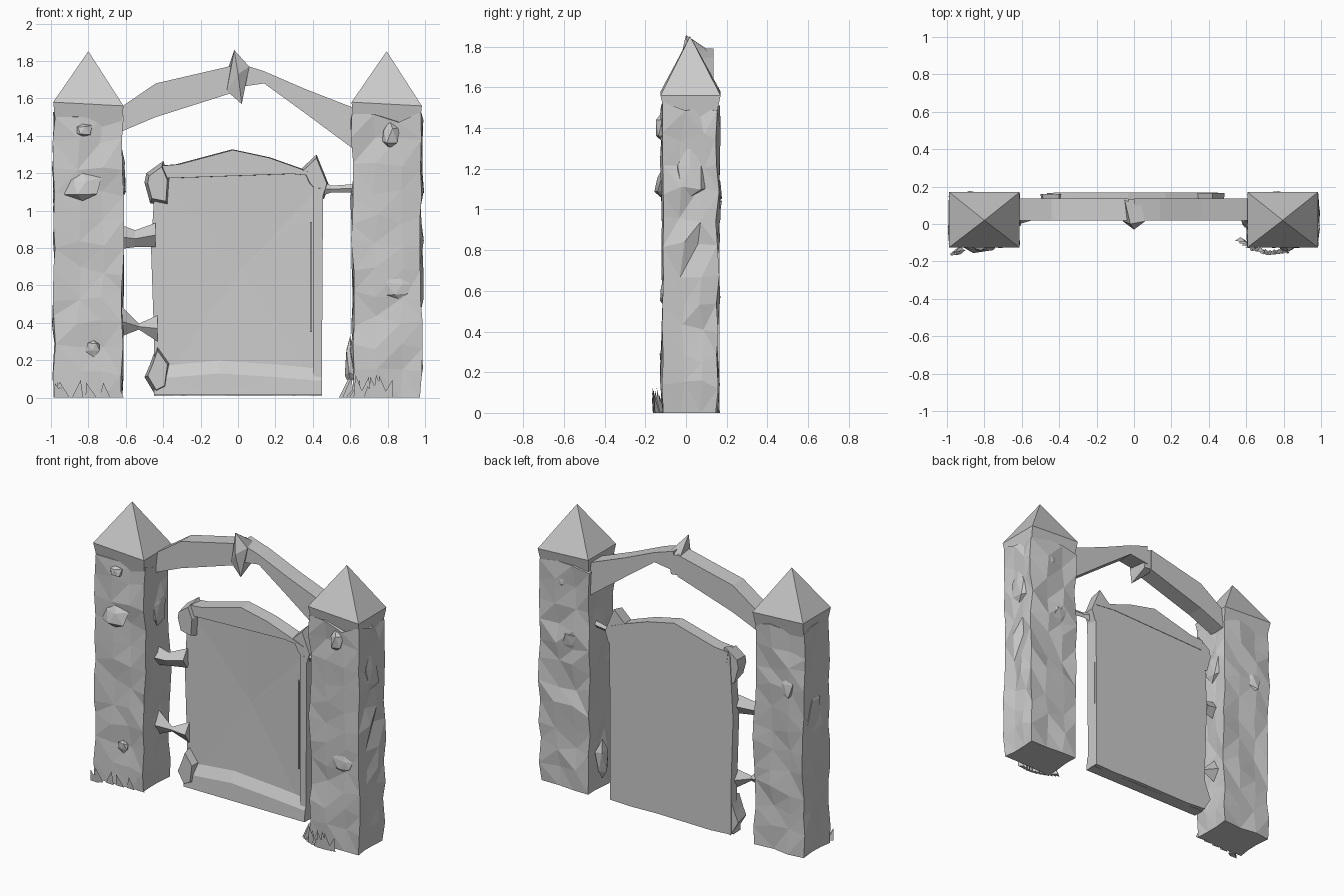
import bpy, bmesh, math, random
from mathutils import Vector

if "Cube" in bpy.data.objects:
    bpy.data.objects.remove(bpy.data.objects["Cube"])

random.seed(7)
J = lambda a: random.uniform(-a, a)


def make(name, verts, faces, tri=False):
    bm = bmesh.new()
    vs = [bm.verts.new(v) for v in verts]
    for f in faces:
        bm.faces.new([vs[i] for i in f])
    bmesh.ops.recalc_face_normals(bm, faces=bm.faces)
    if tri:
        bmesh.ops.triangulate(bm, faces=bm.faces)
    me = bpy.data.meshes.new(name)
    bm.to_mesh(me)
    bm.free()
    ob = bpy.data.objects.new(name, me)
    bpy.context.collection.objects.link(ob)
    return ob


def loft(name, rings, tri=False, cap_end=True, tip=None):
    """Skin equal-length rings; close with flat ends or a tip point."""
    n = len(rings[0])
    verts = [p for r in rings for p in r]
    faces = [list(range(n))[::-1]]
    for k in range(len(rings) - 1):
        for i in range(n):
            j = (i + 1) % n
            faces.append([k*n+i, k*n+j, (k+1)*n+j, (k+1)*n+i])
    o = (len(rings) - 1) * n
    if tip:
        verts.append(tip)
        faces += [[o+i, o+(i+1) % n, len(verts)-1] for i in range(n)]
    elif cap_end:
        faces.append([o+i for i in range(n)])
    return make(name, verts, faces, tri)


def prism(name, profile, y0, y1, bevel=0.0, centre=None):
    """Extrude an x-z profile from y0 (front) to y1; optional inset front or dished centre."""
    cx = sum(p[0] for p in profile) / len(profile)
    cz = sum(p[1] for p in profile) / len(profile)
    back = [(x, y1, z) for x, z in profile]
    front = [(x + (cx-x)*bevel, y0, z + (cz-z)*bevel) for x, z in profile]
    return loft(name, [back, front], tip=(cx, centre, cz) if centre is not None else None)


def chunk(name, c, r):
    """Jagged low-poly lump."""
    bm = bmesh.new()
    bmesh.ops.create_icosphere(bm, subdivisions=1, radius=1)
    for v in bm.verts:
        k = random.uniform(0.6, 1.15)
        v.co = Vector(c) + Vector([v.co[i] * r[i] * k for i in range(3)])
    me = bpy.data.meshes.new(name)
    bm.to_mesh(me)
    bm.free()
    bpy.context.collection.objects.link(bpy.data.objects.new(name, me))


# Rough stone pillars with pyramid caps
def pillar(name, cx, rough):
    rings = []
    levels = 11
    hx, y0, y1 = 0.183, -0.112, 0.155
    for k in range(levels + 1):
        z = 1.5 * k / levels
        ring = []
        corners = [(-hx, y0), (hx, y0), (hx, y1), (-hx, y1)]
        for s in range(4):
            a, b = corners[s], corners[(s + 1) % 4]
            for t in (0, 0.35, 0.7):
                m = 0.009 if t == 0 else rough
                x = a[0] + (b[0]-a[0])*t + J(m)
                y = a[1] + (b[1]-a[1])*t + J(m)
                ring.append((cx + x, y, 0.0 if k == 0 else z + J(0.03)))
        rings.append(ring)
    loft(name + "_shaft", rings, tri=True)
    cap = []
    for w, ya, yb, z in ((0.175, -0.10, 0.145, 1.44), (0.188, -0.125, 0.17, 1.56)):
        cap.append([(cx-w, ya, z+.02), (cx+w, ya, z), (cx+w, yb, z), (cx-w, yb, z+.02)])
    loft(name + "_cap", cap, tip=(cx, 0.02, 1.852))


pillar("left_pillar", -0.80, 0.013)
pillar("right_pillar", 0.795, 0.017)

# Broken stones standing out of the pillars
stones = [(-0.83, -.115, 1.43, .05, .035, .05), (-0.83, -.115, 1.13, .10, .045, .09),
          (-0.77, -.11, .27, .05, .025, .05), (0.81, -.115, 1.40, .06, .04, .09),
          (0.86, -.11, .58, .10, .025, .08), (0.97, .02, 1.17, .03, .09, .14),
          (0.60, .03, .19, .03, .07, .15), (-0.62, .03, 1.17, .025, .08, .14),
          (-0.97, .03, .95, .025, .08, .16), (0.82, .15, 1.39, .07, .03, .08),
          (-0.86, .15, 1.1, .07, .03, .10), (0.75, .15, 1.0, .08, .03, .09)]
for i, s in enumerate(stones):
    chunk("pillar_stone_%d" % i, s[:3], s[3:])

# Stone arch in two arms: stations of x, bottom, top
for name, st in (("arch_left_arm", [(-0.63, 1.42, 1.55), (-0.44, 1.50, 1.68), (-0.03, 1.63, 1.775)]),
                 ("arch_right_arm", [(0.0, 1.66, 1.79), (0.14, 1.68, 1.745), (0.36, 1.52, 1.65), (0.63, 1.32, 1.545)])):
    loft(name, [[(x, .02, b), (x, .02, t), (x, .135, t), (x, .135, b)] for x, b, t in st])

# Pointed keystone
loft("keystone", [[(-.06, .13, 1.64), (.02, .13, 1.63), (.05, .13, 1.76), (-.05, .13, 1.77)],
                  [(-.06, .015, 1.64), (.02, .0, 1.57), (.06, .015, 1.77), (-.02, .0, 1.858)]],
     tip=(0.0, -.03, 1.73))

# Gate panel with a dished front
outline = [(-.45, .02), (-.30, .01), (.10, .015), (.30, .01), (.45, .015), (.45, .6), (.452, 1.05),
           (.47, 1.16), (.34, 1.22), (.17, 1.28), (-.03, 1.325), (-.33, 1.245), (-.44, 1.22),
           (-.465, .8), (-.45, .35)]
prism("gate_panel", outline, 0.10, 0.165, centre=0.115)

# Gate frame: crown, right stile with its groove, bottom rail
prism("gate_crown", [(-.42, 1.17), (.30, 1.195), (.45, 1.18), (.40, 1.20), (.34, 1.225), (.17, 1.285),
                     (-.03, 1.328), (-.33, 1.248), (-.43, 1.24)], 0.075, 0.168, 0.04)
prism("gate_right_stile", [(.405, .03), (.448, .02), (.455, 1.15), (.405, 1.17)], 0.08, 0.15)
prism("gate_groove_bead", [(.385, .35), (.395, .35), (.395, .94), (.385, .94)], 0.085, 0.12)
loft("gate_bottom_rail", [[(x, .14, .012), (x, .065, .015), (x, .07, h), (x, .11, h + .08)]
                          for x, h in ((-.45, .10), (-.1, .13), (.2, .11), (.448, .09))], tri=True)

# Corner blocks and finial on the gate
prism("gate_top_left_block", [(-.47, 1.04), (-.37, 1.02), (-.36, 1.17), (-.40, 1.265), (-.49, 1.20), (-.50, 1.15)],
      0.05, 0.16, 0.25)
prism("gate_bottom_left_block", [(-.44, .01), (-.38, .04), (-.36, .19), (-.43, .29), (-.47, .18), (-.50, .11)],
      0.05, 0.16, 0.25)
prism("gate_right_finial", [(.34, 1.225), (.38, 1.14), (.46, 1.06), (.485, 1.14), (.42, 1.30)], 0.08, 0.165, 0.15)

# Hinges and latch joining gate to pillars: stations of x, y, z, half-size
for name, st in (("upper_hinge", [(-.63, .04, .86, .065), (-.55, .05, .85, .045), (-.44, .09, .87, .065)]),
                 ("lower_hinge", [(-.63, .05, .41, .085), (-.53, .06, .38, .016), (-.43, .10, .37, .07)]),
                 ("latch", [(.43, .11, 1.12, .045), (.50, .10, 1.115, .018), (.62, .08, 1.12, .022)])):
    loft(name, [[(x, y-r*.7, z), (x, y, z+r), (x, y+r*.7, z), (x, y, z-r)] for x, y, z, r in st])


# Grass tufts along the pillar feet
def tuft(name, path, n, height):
    verts, faces = [], []
    for i in range(n):
        t = i / (n - 1) * (len(path) - 1)
        k = min(int(t), len(path) - 2)
        a = Vector(path[k]).lerp(Vector(path[k + 1]), t - k)
        h = height * random.uniform(0.45, 1)
        o = len(verts)
        verts += [(a.x-.03, a.y, 0), (a.x+.03, a.y-.003, 0), (a.x, a.y+.02, 0),
                  (a.x+J(.03), a.y-.008, h)]
        faces += [[o, o+1, o+3], [o+1, o+2, o+3], [o+2, o, o+3], [o, o+2, o+1]]
    make(name, verts, faces)


tuft("left_grass", [(-.955, -.16), (-.93, -.14), (-.64, -.115)], 9, 0.11)
tuft("right_grass", [(.57, -.09), (.63, -.13), (.72, -.16), (.80, -.15)], 11, 0.13)
